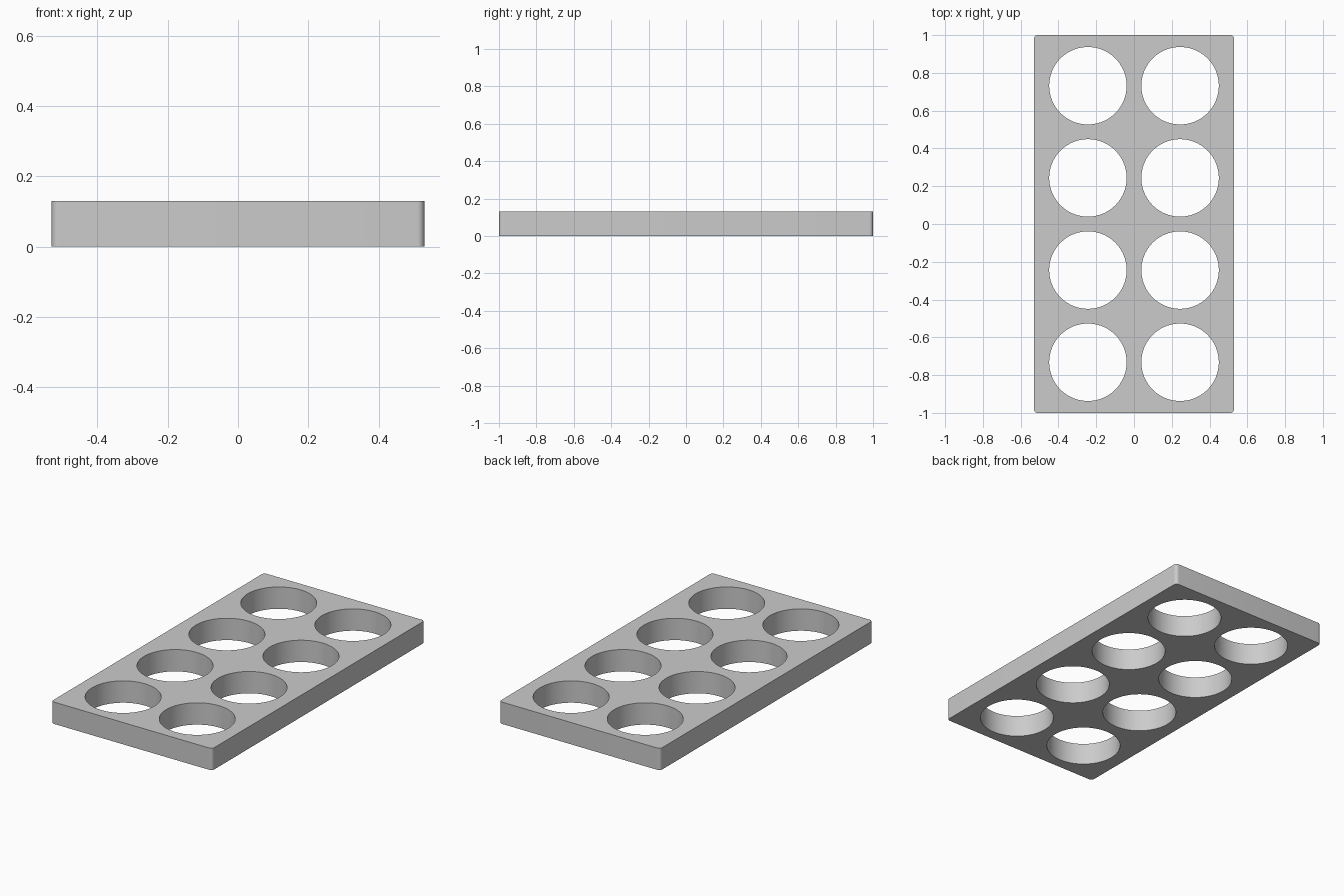
import bpy, bmesh, math

if "Cube" in bpy.data.objects:
    bpy.data.objects.remove(bpy.data.objects["Cube"])

HALF_X, HALF_Y, HEIGHT, CORNER = 0.53, 1.0, 0.13, 0.02
HOLE_R, PITCH = 0.205, 0.488

grey = bpy.data.materials.new("light grey")
grey.diffuse_color = (0.6, 0.6, 0.6, 1)
grey.use_nodes = True
grey.node_tree.nodes["Principled BSDF"].inputs["Base Color"].default_value = grey.diffuse_color


def add_object(name, bm):
    mesh = bpy.data.meshes.new(name)
    bm.to_mesh(mesh)
    bm.free()
    mesh.materials.append(grey)
    obj = bpy.data.objects.new(name, mesh)
    bpy.context.collection.objects.link(obj)
    return obj


# Plate with rounded vertical corners
bm = bmesh.new()
bmesh.ops.create_cube(bm, size=1)
bmesh.ops.scale(bm, vec=(2 * HALF_X, 2 * HALF_Y, HEIGHT), verts=bm.verts)
bmesh.ops.translate(bm, vec=(0, 0, HEIGHT / 2), verts=bm.verts)
uprights = [e for e in bm.edges if abs(e.verts[0].co.z - e.verts[1].co.z) > 0.01]
bmesh.ops.bevel(bm, geom=uprights, offset=CORNER, segments=8, profile=0.5, affect='EDGES')
tray = add_object("tray_plate", bm)

# Two by four grid of round through holes
bm = bmesh.new()
for col in (-0.5, 0.5):
    for row in (-1.5, -0.5, 0.5, 1.5):
        ring = bmesh.ops.create_cone(bm, cap_ends=True, segments=96, radius1=HOLE_R,
                                     radius2=HOLE_R, depth=HEIGHT * 3)
        bmesh.ops.translate(bm, vec=(col * PITCH, row * PITCH, HEIGHT / 2), verts=ring["verts"])
cutter = add_object("hole_cutter", bm)

cut = tray.modifiers.new("holes", 'BOOLEAN')
cut.operation = 'DIFFERENCE'
cut.solver = 'EXACT'
cut.object = cutter
bpy.context.view_layer.objects.active = tray
tray.select_set(True)
bpy.ops.object.modifier_apply(modifier=cut.name)
bpy.data.objects.remove(cutter)

# Smooth hole walls and corners, keep rims sharp
bpy.ops.object.shade_smooth_by_angle(angle=math.radians(30))
